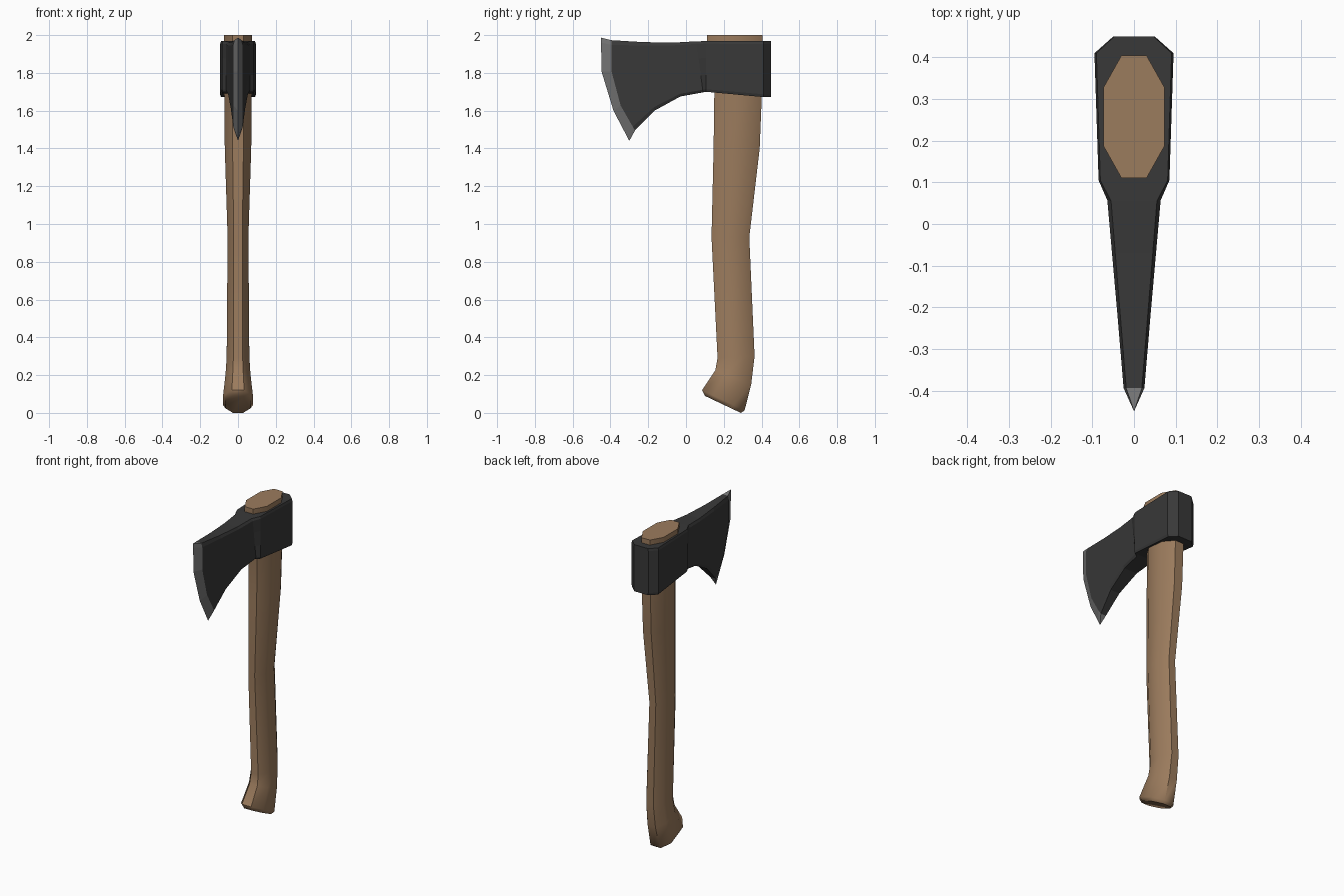
import bpy, bmesh

if "Cube" in bpy.data.objects:
    bpy.data.objects.remove(bpy.data.objects["Cube"])


def material(name, rgb):
    m = bpy.data.materials.new(name)
    m.diffuse_color = (*rgb, 1)
    m.use_nodes = True
    m.node_tree.nodes["Principled BSDF"].inputs["Base Color"].default_value = m.diffuse_color
    return m


def loft(name, rings, mats, last_mat=0):
    """Skin closed rings of equal length; the final band takes last_mat."""
    bm = bmesh.new()
    rows = [[bm.verts.new(p) for p in r] for r in rings]
    n = len(rows[0])
    for k, (a, b) in enumerate(zip(rows, rows[1:])):
        for i in range(n):
            j = (i + 1) % n
            f = bm.faces.new((a[i], a[j], b[j], b[i]))
            if k == len(rows) - 2:
                f.material_index = last_mat
    bm.faces.new(rows[0])
    bm.faces.new(rows[-1])
    bmesh.ops.remove_doubles(bm, verts=bm.verts, dist=1e-5)
    bmesh.ops.recalc_face_normals(bm, faces=bm.faces)
    me = bpy.data.meshes.new(name)
    bm.to_mesh(me)
    bm.free()
    ob = bpy.data.objects.new(name, me)
    bpy.context.collection.objects.link(ob)
    for m in mats:
        me.materials.append(m)
    return ob


wood = material("wood", (0.33, 0.2, 0.11))
iron = material("dark_iron", (0.04, 0.04, 0.04))
steel = material("ground_steel", (0.18, 0.18, 0.18))

# Handle: octagonal sections (front y, front z, back y, back z, half width)
sections = [
    (0.10, 0.09, 0.29, 0.00, 0.065), (0.085, 0.12, 0.31, 0.013, 0.079),
    (0.155, 0.225, 0.345, 0.15, 0.066), (0.167, 0.29, 0.363, 0.30, 0.06),
    (0.135, 0.93, 0.335, 0.93, 0.055), (0.146, 1.40, 0.39, 1.40, 0.07),
    (0.15, 1.70, 0.402, 1.70, 0.073), (0.11, 1.95, 0.405, 1.95, 0.073),
    (0.11, 2.0, 0.405, 2.0, 0.073)]
octagon = [(-.41, 0), (.41, 0), (1, .26), (1, .74), (.41, 1), (-.41, 1), (-1, .74), (-1, .26)]
rings = [[(w * u, y0 + (y1 - y0) * v, z0 + (z1 - z0) * v) for u, v in octagon]
         for y0, z0, y1, z1, w in sections]
handle = loft("handle", rings, [wood])

# Axe head: each station is a bottom-to-top polyline in y,z plus half width and rim width factor
stations = [
    ([(.45, 1.672), (.45, 1.968)], .05, .95),
    ([(.41, 1.672), (.41, 1.968)], .095, .95),
    ([(.105, 1.70), (.105, 1.968)], .085, .95),
    ([(.09, 1.697), (.055, 1.967)], .064, .86),
    ([(-.03, 1.675), (-.07, 1.96)], .053, .85),
    ([(-.167, 1.60), (-.23, 1.963)], .039, .82),
    ([(-.27, 1.495), (-.346, 1.627), (-.394, 1.807), (-.394, 1.973)], .025, .75),
    ([(-.30, 1.44), (-.384, 1.60), (-.447, 1.807), (-.45, 1.987)], 0, 1)]
levels = [0, .05, 1 / 3, 2 / 3, .95, 1]


def along(pts, t):
    s = t * (len(pts) - 1)
    i = min(int(s + 1e-6), len(pts) - 2)
    return [a + (b - a) * (s - i) for a, b in zip(pts[i], pts[i + 1])]


rings = []
for pts, w, rim in stations:
    side = [(w * (rim if t in (0, 1) else 1), *along(pts, t)) for t in levels]
    rings.append(side + [(-x, y, z) for x, y, z in reversed(side)])

# The sharpened edge closes to a line, so its end cap collapses away
head = loft("axe_head", rings, [iron, steel], 1)
bm = bmesh.new()
bm.from_mesh(head.data)
bmesh.ops.delete(bm, geom=[f for f in bm.faces if f.calc_area() < 1e-7], context='FACES_ONLY')
bm.to_mesh(head.data)
bm.free()

# Smooth handle with crisp ends
bpy.ops.object.select_all(action='DESELECT')
handle.select_set(True)
bpy.context.view_layer.objects.active = handle
bpy.ops.object.shade_smooth_by_angle(angle=0.9)
